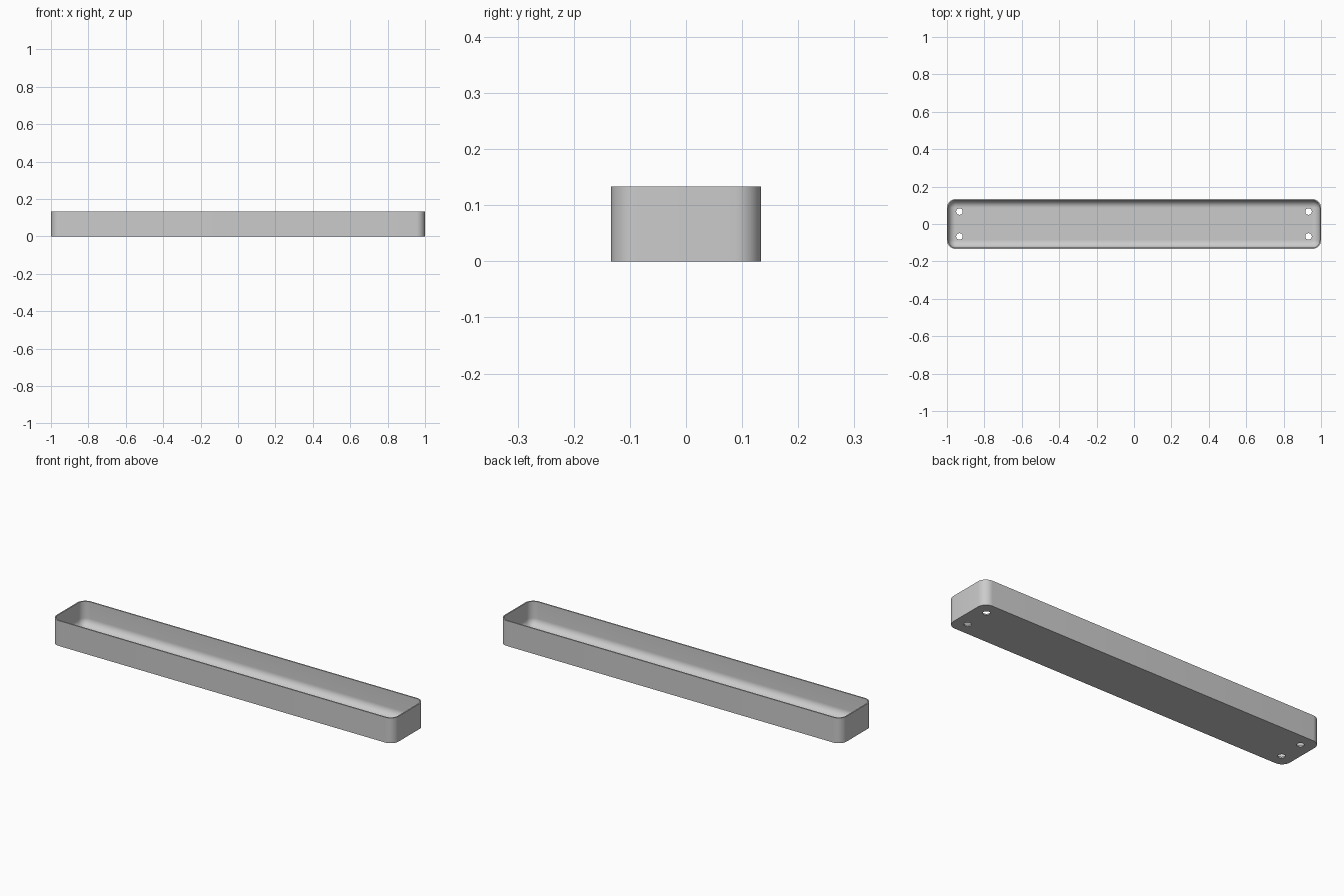
import bpy
import bmesh
from math import sin, cos, pi, radians

cube = bpy.data.objects.get("Cube")
if cube:
    bpy.data.objects.remove(cube, do_unlink=True)

HALF_X, HALF_Y, HEIGHT = 1.0, 0.1335, 0.1335
WALL = 0.0067
CORNER = 0.047
FILLET = 0.039
HOLE_X, HOLE_Y, HOLE_R = 0.933, 0.0667, 0.0175
STEPS = 10

grey = bpy.data.materials.new("light grey")
grey.use_nodes = True
colour = (0.6, 0.6, 0.6, 1)
grey.diffuse_color = colour
grey.node_tree.nodes["Principled BSDF"].inputs["Base Color"].default_value = colour


def ring(bm, inset, z):
    """Rounded rectangle, shrunk inwards by inset."""
    r = CORNER - inset
    cx, cy = HALF_X - CORNER, HALF_Y - CORNER
    verts = []
    for quarter, (sx, sy) in enumerate([(1, 1), (-1, 1), (-1, -1), (1, -1)]):
        for i in range(STEPS + 1):
            a = (quarter + i / STEPS) * pi / 2
            verts.append(bm.verts.new((sx * cx + r * cos(a), sy * cy + r * sin(a), z)))
    return verts


# Tray shell: up the outside, over the rim, down the inside, round into the floor
bm = bmesh.new()
profile = [(0, 0), (0, HEIGHT), (WALL, HEIGHT)]
for i in range(STEPS + 1):
    a = i / STEPS * pi / 2
    profile.append((WALL + FILLET * (1 - cos(a)), WALL + FILLET * (1 - sin(a))))
rings = [ring(bm, inset, z) for inset, z in profile]
for low, high in zip(rings, rings[1:]):
    for i in range(len(low)):
        j = (i + 1) % len(low)
        bm.faces.new((low[i], low[j], high[j], high[i]))
bm.faces.new(rings[0][::-1])
bm.faces.new(rings[-1])
bmesh.ops.recalc_face_normals(bm, faces=bm.faces)
mesh = bpy.data.meshes.new("tray")
bm.to_mesh(mesh)
bm.free()
tray = bpy.data.objects.new("tray", mesh)
bpy.context.collection.objects.link(tray)
mesh.materials.append(grey)

# Four drain holes through the floor
bpy.ops.object.select_all(action='DESELECT')
for sx in (-1, 1):
    for sy in (-1, 1):
        bpy.ops.mesh.primitive_cylinder_add(
            vertices=32, radius=HOLE_R, depth=0.1, location=(sx * HOLE_X, sy * HOLE_Y, 0))
        cutter = bpy.context.object
        cutter.name = "hole_cutter"
        cutter.hide_render = True
        cutter.data.materials.append(grey)
        mod = tray.modifiers.new("drain_hole", 'BOOLEAN')
        mod.operation = 'DIFFERENCE'
        mod.solver = 'EXACT'
        mod.object = cutter
        bpy.context.view_layer.objects.active = tray
        bpy.ops.object.modifier_apply(modifier=mod.name)
        bpy.data.objects.remove(cutter, do_unlink=True)

# Smooth curves, crisp rim and base edges
bpy.ops.object.select_all(action='DESELECT')
tray.select_set(True)
bpy.context.view_layer.objects.active = tray
bpy.ops.object.shade_smooth_by_angle(angle=radians(35))
